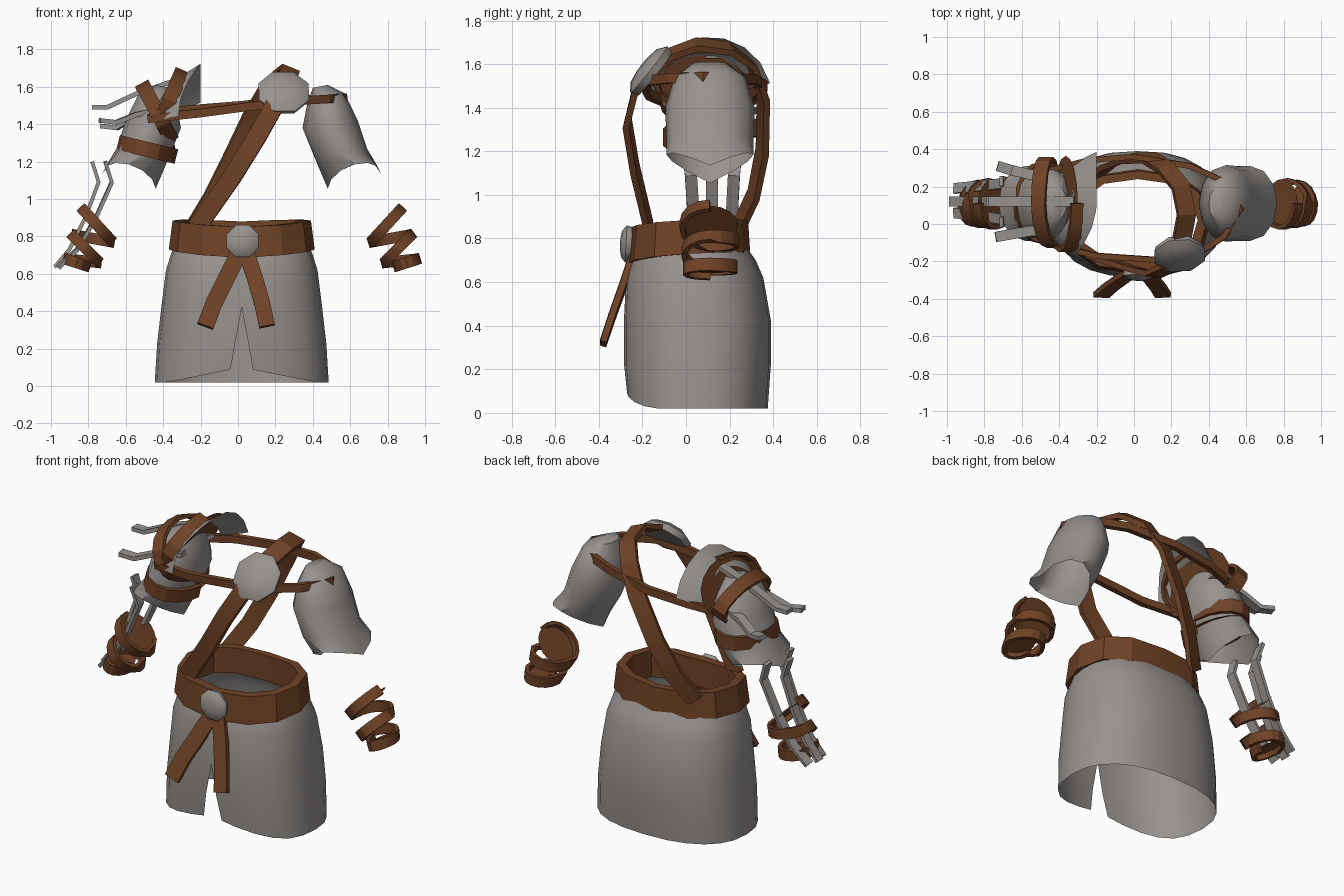
import bpy, bmesh, math
from mathutils import Vector as V

if "Cube" in bpy.data.objects:
    bpy.data.objects.remove(bpy.data.objects["Cube"])

CX = 0.02  # symmetry plane of the outfit


def material(name, rgb):
    m = bpy.data.materials.new(name)
    m.diffuse_color = (*rgb, 1)
    m.use_nodes = True
    m.node_tree.nodes["Principled BSDF"].inputs["Base Color"].default_value = m.diffuse_color
    return m


CLOTH = material("grey_cloth", (0.31, 0.29, 0.275))
LEATHER = material("brown_leather", (0.16, 0.054, 0.019))


def finish(name, bm, mat, angle=35):
    bmesh.ops.remove_doubles(bm, verts=bm.verts, dist=0.0005)
    bmesh.ops.recalc_face_normals(bm, faces=bm.faces)
    me = bpy.data.meshes.new(name)
    bm.to_mesh(me)
    bm.free()
    me.materials.append(mat)
    ob = bpy.data.objects.new(name, me)
    bpy.context.collection.objects.link(ob)
    bpy.ops.object.select_all(action='DESELECT')
    bpy.context.view_layer.objects.active = ob
    ob.select_set(True)
    bpy.ops.object.shade_smooth_by_angle(angle=math.radians(angle))
    return ob


def loft(name, rows, mat, closed=True, caps=(False, False), wrap=False, angle=35):
    """Skin a list of point rows."""
    bm = bmesh.new()
    vs = [[bm.verts.new(p) for p in r] for r in rows]
    n = len(rows[0])
    pairs = list(zip(vs, vs[1:])) + ([(vs[-1], vs[0])] if wrap else [])
    for a, b in pairs:
        for i in range(n if closed else n - 1):
            j = (i + 1) % n
            bm.faces.new((a[i], a[j], b[j], b[i]))
    for flag, ring in zip(caps, (vs[0], vs[-1])):
        if flag:
            bm.faces.new(ring)
    return finish(name, bm, mat, angle)


def ribbon(name, pts, centre, width, thick, mat):
    """Flat strap along pts, its face turned away from centre (one point or one per pt)."""
    pts = [V(p) for p in pts]
    cs = centre if isinstance(centre, list) else [centre] * len(pts)
    rows = []
    for i, p in enumerate(pts):
        t = (pts[min(i + 1, len(pts) - 1)] - pts[max(i - 1, 0)]).normalized()
        n = p - V(cs[i])
        n = (n - t * n.dot(t)).normalized()
        w = t.cross(n) * width / 2
        h = n * thick / 2
        rows.append([p + w + h, p - w + h, p - w - h, p + w - h])
    return loft(name, rows, mat, caps=(True, True), angle=25)


def superellipse(a, xr, y0, y1, e=2.4):
    c, s = math.cos(a), math.sin(a)
    f = lambda v: math.copysign(abs(v) ** (2 / e), v)
    return CX + xr * f(c), (y0 + y1) / 2 + (y1 - y0) / 2 * f(s)


# Skirt: open sheet with a slit at the front centre and a lifted front hem
levels = [(0.80, 0.34, -0.21, 0.25, 0), (0.70, 0.38, -0.25, 0.32, 0),
          (0.62, 0.405, -0.275, 0.355, 0), (0.42, 0.43, -0.285, 0.39, 0),
          (0.23, 0.452, -0.285, 0.39, 0.035), (0.02, 0.465, -0.27, 0.375, 0.06)]
rows = []
for z, xr, y0, y1, gap in levels:
    row = []
    for i in range(25):
        a = -math.pi / 2 + 2 * math.pi * i / 24
        x, y = superellipse(a, xr, y0, y1)
        if i in (0, 24):
            x = CX + (gap if i == 0 else -gap)
        lift = 0.08 * max(0, 1 - abs(x - CX) / 0.4) if z < 0.1 and y < 0 else 0
        row.append((x, y, z + lift))
    rows.append(row)
loft("skirt", rows, CLOTH, closed=False, angle=40)

# Belt: thick band, dipping at the front
rows = []
for i in range(12):
    a = 2 * math.pi * i / 12
    s, c = math.sin(a), abs(math.cos(a))
    top, bot = 0.865 + 0.015 * s + 0.02 * c, 0.705 + 0.02 * s + 0.025 * c
    xo, yo = superellipse(a, 0.39, -0.27, 0.295)
    xt, yt = superellipse(a, 0.37, -0.255, 0.285)
    xi, yi = superellipse(a, 0.32, -0.20, 0.24)
    rows.append([(xo, yo, bot), (xt, yt, top), (xi, yi, top), (xi, yi, bot)])
loft("belt", rows, LEATHER, wrap=True, angle=25)


def domed_disc(name, centre, normal, r, depth):
    q = V(normal).to_track_quat('Z', 'Y')
    prof = [(r * 0.92, -depth / 2), (r, 0), (r * 0.72, depth * 0.4), (r * 0.3, depth * 0.55)]
    rows = [[V(centre) + q @ V((k * math.cos(a), k * math.sin(a), z))
             for a in [math.pi / 8 + math.pi / 4 * i for i in range(8)]] for k, z in prof]
    loft(name, rows, CLOTH, caps=(True, True), angle=50)


domed_disc("belt_buckle", (0.025, -0.275, 0.775), (0, -1, 0.05), 0.093, 0.05)
domed_disc("shoulder_disc", (0.245, -0.17, 1.575), (0.05, -0.78, 0.62), 0.145, 0.07)

# Hanging belt ends
ribbon("belt_tail_left", [(0.0, -0.25, 0.70), (-0.06, -0.29, 0.58), (-0.13, -0.34, 0.44),
       (-0.175, -0.38, 0.32)], (0, 5, 0.5), 0.09, 0.03, LEATHER)
ribbon("belt_tail_right", [(0.05, -0.25, 0.70), (0.09, -0.29, 0.58), (0.13, -0.34, 0.44),
       (0.155, -0.38, 0.32)], (0, 5, 0.5), 0.085, 0.03, LEATHER)

# Sash over one shoulder, front waist to back waist
ribbon("sash", [(-0.22, -0.17, 0.85), (-0.03, -0.235, 1.12), (0.10, -0.27, 1.33),
       (0.19, -0.23, 1.49), (0.25, -0.11, 1.63), (0.28, 0.05, 1.69), (0.25, 0.2, 1.67),
       (0.17, 0.30, 1.60), (0.08, 0.355, 1.45), (-0.04, 0.35, 1.2), (-0.14, 0.31, 1.0),
       (-0.23, 0.24, 0.85)], (0.1, 0.06, 1.25), 0.10, 0.03, LEATHER)

# Thin strap round the chest and far shoulder
ribbon("chest_strap", [(-0.48, -0.10, 1.43), (-0.2, -0.17, 1.46), (0.1, -0.19, 1.50),
       (0.32, -0.17, 1.525), (0.48, -0.07, 1.535), (0.57, 0.08, 1.54), (0.5, 0.22, 1.535),
       (0.3, 0.31, 1.53), (0, 0.36, 1.5), (-0.25, 0.34, 1.48), (-0.48, 0.28, 1.45)],
       (0, 0.08, 1.5), 0.045, 0.03, LEATHER)


def mir(side, x):
    return x if side > 0 else 2 * CX - x


# Sleeves: capped shells with a pointed lower edge
sections = [(0.40, 1.595, 0.48, 1.61, 0.08), (0.37, 1.51, 0.57, 1.565, 0.165),
            (0.345, 1.38, 0.64, 1.42, 0.205), (0.41, 1.22, 0.69, 1.27, 0.20),
            (0.48, 1.055, 0.765, 1.135, 0.20)]
for side, tag in ((1, "right"), (-1, "left")):
    rows = []
    for k, (xl, zl, xr, zr, ry) in enumerate(sections):
        row = []
        for i in range(12):
            a = 2 * math.pi * i / 12
            f = (1 + math.cos(a)) / 2
            lift = 0.09 * abs(math.sin(a)) if k == 4 else 0
            row.append((mir(side, xl + (xr - xl) * f), 0.11 + ry * math.sin(a),
                        zl + (zr - zl) * f + lift))
        rows.append(row)
    loft(tag + "_sleeve", rows, CLOTH, caps=(True, False), angle=45)


def coil(name, turns, r0, r1, width, steps=8):
    """Wound strap swinging between the (x, z) turning points, closed by end discs."""
    pts, cs, n = [], [], len(turns) - 1
    for k in range(n):
        a, b = turns[k], turns[k + 1]
        for i in range(steps + (k == n - 1)):
            u = math.pi * i / steps
            f = (1 - math.cos(u)) / 2
            r = r0 + (r1 - r0) * (k + i / steps) / n
            y = 0.11 + r * math.sin(u) * (-1 if k % 2 == 0 else 1)
            pts.append((a[0] + (b[0] - a[0]) * f, y, a[1] + (b[1] - a[1]) * f))
            cs.append(((a[0] + b[0]) / 2, 0.11, (a[1] + b[1]) / 2))
    ribbon(name, pts, cs, width, 0.022, LEATHER)
    for tag, a, b, r in (("_top", turns[0], turns[1], r0), ("_end", turns[-2], turns[-1], r1)):
        bm = bmesh.new()
        mx, mz = (a[0] + b[0]) / 2, (a[1] + b[1]) / 2
        bm.faces.new([bm.verts.new((mx + (a[0] - mx) * math.cos(t), 0.11 + r * math.sin(t),
                                    mz + (a[1] - mz) * math.cos(t)))
                      for t in [math.pi * i / 8 for i in range(16)]])
        finish(name + tag + "_disc", bm, LEATHER)


# Wrist wraps, mirrored
wrist = [(0.875, 0.95), (0.71, 0.77), (0.93, 0.81), (0.78, 0.66), (0.965, 0.68), (0.84, 0.64)]
for side, tag in ((1, "right"), (-1, "left")):
    coil(tag + "_wrist_wrap", [(mir(side, x), z) for x, z in wrist], 0.13, 0.11, 0.06)

# Upper arm wrap
coil("upper_arm_wrap", [(-0.30, 1.68), (-0.43, 1.38), (-0.51, 1.61), (-0.35, 1.31),
     (-0.63, 1.30), (-0.34, 1.23)], 0.255, 0.20, 0.08)

# Flared collar plate at the wrapped shoulder
rows = []
for x, r, zc in ((-0.33, 0.21, 1.42), (-0.27, 0.25, 1.43), (-0.20, 0.285, 1.44)):
    row = []
    for i in range(9):
        a = math.radians(15 + 165 * i / 8)
        row.append((x - 0.12 * max(0, -math.cos(a)) ** 2, 0.11 + r * math.cos(a),
                    zc + r * math.sin(a)))
    rows.append(row)
loft("shoulder_collar", rows, CLOTH, closed=False)

# Splints sticking out of the shoulder wrap
for tag, y0, y1, path in (
        ("middle", 0.12, 0.12, [(-0.32, 1.64), (-0.55, 1.56), (-0.70, 1.49), (-0.78, 1.49)]),
        ("front", -0.02, -0.07, [(-0.35, 1.50), (-0.55, 1.45), (-0.65, 1.41), (-0.74, 1.42)]),
        ("back", 0.24, 0.31, [(-0.35, 1.50), (-0.55, 1.44), (-0.65, 1.38), (-0.73, 1.39)])):
    pts = [(x, y0 + (y1 - y0) * i / 3, z) for i, (x, z) in enumerate(path)]
    ribbon("shoulder_splint_" + tag, pts, (-0.5, 0.11, -4), 0.055, 0.025, CLOTH)

# Forearm splints held by the wrist wrap
for tag, y0, y1, dx in (("middle", 0.12, 0.12, -0.02), ("front", 0.01, 0.06, 0.05),
                        ("back", 0.23, 0.19, 0.05)):
    path = [(-0.76 + dx, 1.20), (-0.725 + dx, 1.09), (-0.80 + dx * 0.8, 0.90),
            (-0.89 + dx * 0.6, 0.73), (-0.975 + dx * 0.3, 0.635)]
    pts = [(x, y0 + (y1 - y0) * i / 4, z) for i, (x, z) in enumerate(path)]
    ribbon("forearm_splint_" + tag, pts, (5, 0.11, 2.5), 0.055, 0.02, CLOTH)
